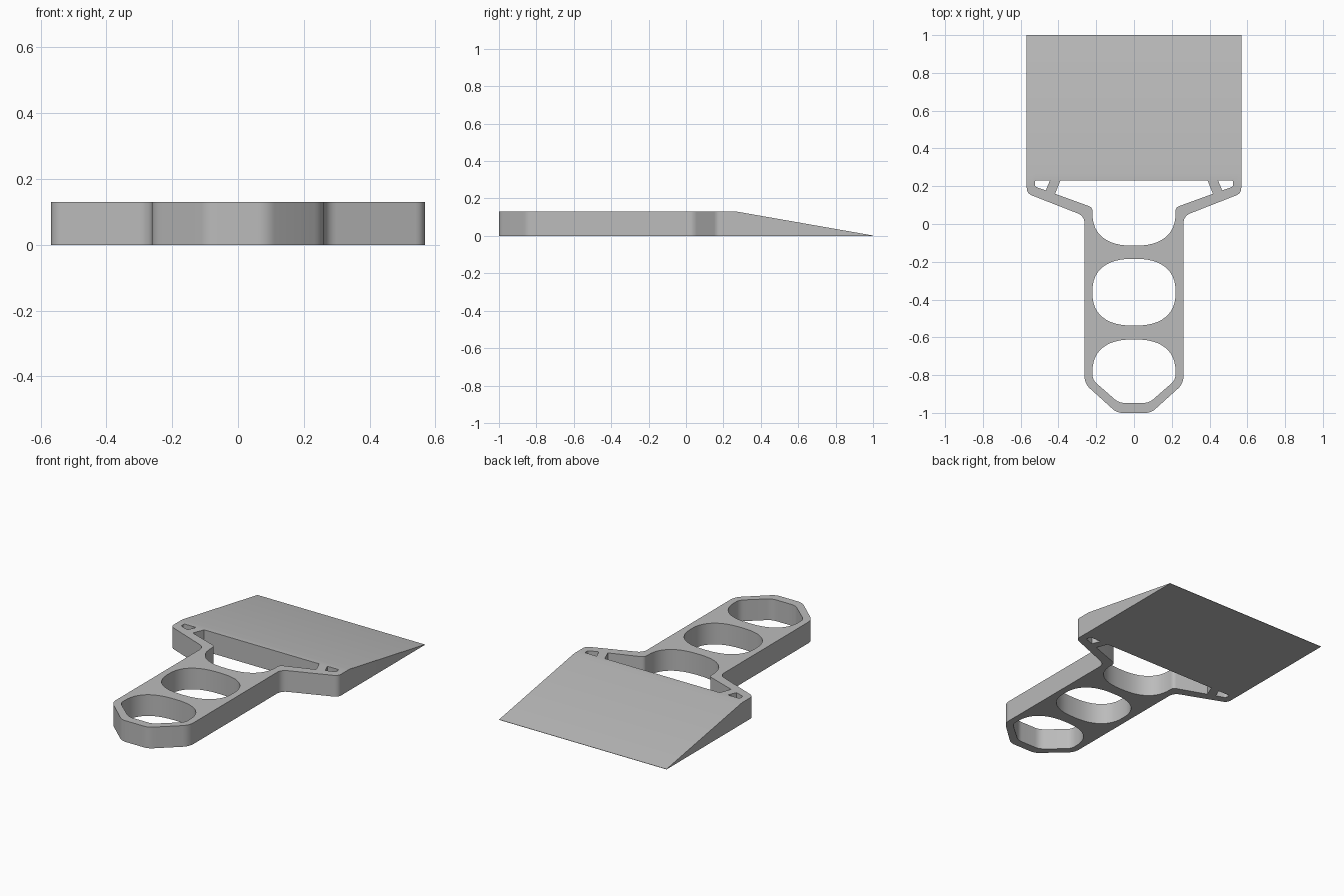
import bpy
import bmesh
from math import cos, sin, pi, radians
from mathutils import Vector

HEIGHT = 0.13
EDGE = 0.002

cube = bpy.data.objects.get("Cube")
if cube:
    bpy.data.objects.remove(cube)

grey = bpy.data.materials.new("plain grey")
grey.use_nodes = True
colour = (0.5, 0.5, 0.5, 1)
grey.diffuse_color = colour
grey.node_tree.nodes["Principled BSDF"].inputs["Base Color"].default_value = colour


def rounded(corners, steps=6):
    """Round each (x, y, cut) corner of a closed polygon."""
    result = []
    for i, (x, y, cut) in enumerate(corners):
        p = Vector((x, y))
        if not cut:
            result.append(p)
            continue
        before = Vector(corners[i - 1][:2])
        after = Vector(corners[(i + 1) % len(corners)][:2])
        a = p + (before - p).normalized() * cut
        b = p + (after - p).normalized() * cut
        for s in range(steps + 1):
            t = s / steps
            result.append(a * (1 - t) ** 2 + p * 2 * t * (1 - t) + b * t * t)
    return result


def mirrored(half):
    """Complete a right-hand half outline, listed bottom to top."""
    return half + [(-x, y, c) for x, y, c in reversed(half)]


def oval(cy, start, end, steps):
    """Part of a squarish finger-hole oval, as unrounded corners."""
    points = []
    for i in range(steps + 1):
        a = start + (end - start) * i / steps
        c, s = cos(a), sin(a)
        x = 0.22 * abs(c) ** 0.82 * (1 if c > 0 else -1)
        y = 0.177 * abs(s) ** 0.82 * (1 if s > 0 else -1)
        points.append((x, cy + y, 0))
    return points


# Outer silhouette of handle, shoulders and blade
outline = mirrored([(0.09, -1, 0.03), (0.262, -0.845, 0.04), (0.262, 0.042, 0.04),
                    (0.568, 0.162, 0.03), (0.568, 1, 0)])

# Finger holes, the lowest with a tapered end
middle_hole = oval(-0.361, 0, 2 * pi, 48)[:-1]
end_hole = oval(-0.788, 0, pi, 24) + [(-0.22, -0.825, 0.03), (-0.08, -0.947, 0.03),
                                      (0.08, -0.947, 0.03), (0.22, -0.825, 0.03)]

# Wide opening behind the blade, ending in a finger rest
opening = oval(0.062, pi, 2 * pi, 24) + [
    (0.22, 0.088, 0.02), (0.418, 0.16, 0), (0.39, 0.23, 0),
    (-0.39, 0.23, 0), (-0.418, 0.16, 0), (-0.22, 0.088, 0.02)]

# Small shoulder holes beside the struts
shoulder = [(0.445, 0.23, 0), (0.525, 0.23, 0.01), (0.525, 0.198, 0.012), (0.467, 0.178, 0)]
other_shoulder = [(-x, y, c) for x, y, c in shoulder]

# Fill and extrude the flat profile
curve = bpy.data.curves.new("scraper_profile", "CURVE")
curve.dimensions = "2D"
curve.fill_mode = "BOTH"
curve.extrude = HEIGHT / 2
for loop in (outline, middle_hole, end_hole, opening, shoulder, other_shoulder):
    points = rounded(loop)
    spline = curve.splines.new("POLY")
    spline.points.add(len(points) - 1)
    for target, p in zip(spline.points, points):
        target.co = (p.x, p.y, 0, 1)
    spline.use_cyclic_u = True
profile = bpy.data.objects.new("scraper_profile", curve)
bpy.context.collection.objects.link(profile)
bpy.context.view_layer.update()
mesh = bpy.data.meshes.new_from_object(
    profile.evaluated_get(bpy.context.evaluated_depsgraph_get()))
bpy.data.objects.remove(profile)

# Slice the blade down to a thin front edge
bm = bmesh.new()
bm.from_mesh(mesh)
bmesh.ops.translate(bm, vec=(0, 0, HEIGHT / 2), verts=bm.verts)
bmesh.ops.remove_doubles(bm, verts=bm.verts, dist=0.0001)
start_y = 0.27
bmesh.ops.bisect_plane(bm, geom=bm.verts[:] + bm.edges[:] + bm.faces[:],
                       plane_co=(0, 1, EDGE),
                       plane_no=(0, HEIGHT - EDGE, 1 - start_y), clear_outer=True)
bmesh.ops.holes_fill(bm, edges=[e for e in bm.edges if e.is_boundary], sides=0)
bmesh.ops.recalc_face_normals(bm, faces=bm.faces)
bm.to_mesh(mesh)
bm.free()

mesh.materials.clear()
mesh.materials.append(grey)
for face in mesh.polygons:
    face.material_index = 0
mesh.shade_smooth()
mesh.set_sharp_from_angle(angle=radians(25))
mesh.name = "scraper"
scraper = bpy.data.objects.new("scraper", mesh)
bpy.context.collection.objects.link(scraper)
